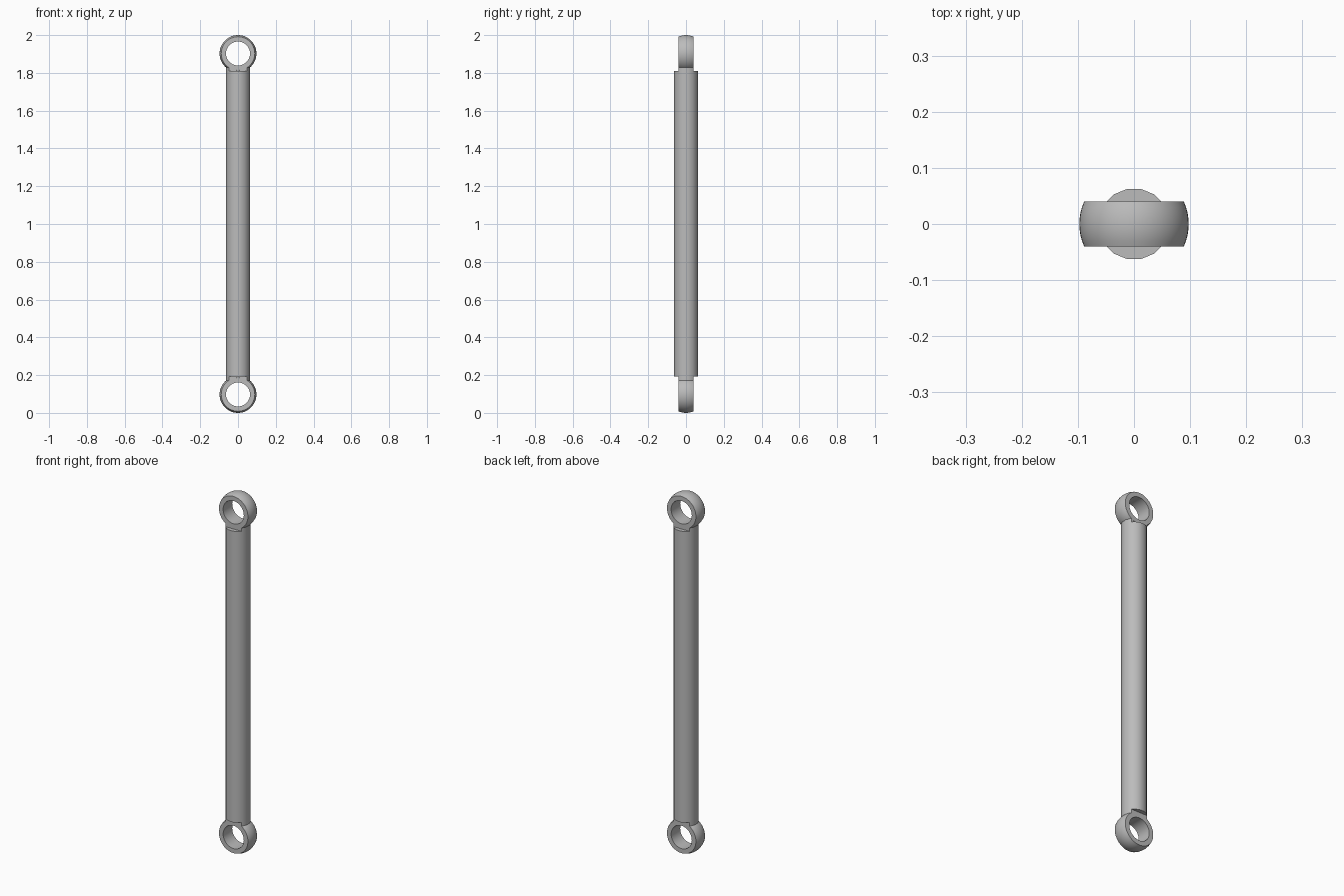
import bpy, bmesh, math
from mathutils import Matrix, Vector

cube = bpy.data.objects.get("Cube")
if cube:
    bpy.data.objects.remove(cube, do_unlink=True)

RING_R, BORE_R, HALF_W = 0.0975, 0.0635, 0.04
SHAFT_R = 0.0625 / math.cos(math.pi / 16)
CENTRES = {"lower": RING_R, "upper": 2 - RING_R}

steel = bpy.data.materials.new("grey_steel")
steel.use_nodes = True
grey = (0.5, 0.5, 0.5, 1)
steel.diffuse_color = grey
steel.node_tree.nodes["Principled BSDF"].inputs["Base Color"].default_value = grey


def finish(bm, name):
    bmesh.ops.recalc_face_normals(bm, faces=bm.faces)
    mesh = bpy.data.meshes.new(name)
    bm.to_mesh(mesh)
    bm.free()
    mesh.materials.append(steel)
    obj = bpy.data.objects.new(name, mesh)
    bpy.context.collection.objects.link(obj)
    bpy.ops.object.select_all(action="DESELECT")
    obj.select_set(True)
    bpy.context.view_layer.objects.active = obj
    bpy.ops.object.shade_smooth_by_angle(angle=math.radians(30))


def rod(z0, z1):
    """Sixteen-sided upright rod with flats facing the axes."""
    bm = bmesh.new()
    place = Matrix.Translation((0, 0, (z0 + z1) / 2)) @ Matrix.Rotation(math.pi / 16, 4, "Z")
    bmesh.ops.create_cone(bm, cap_ends=True, segments=16, radius1=SHAFT_R,
                          radius2=SHAFT_R, depth=z1 - z0, matrix=place)
    return bm


def eye_ring(name, z):
    """Ball-sided ring around the y axis with a straight bore."""
    bm = bmesh.new()
    ys = [HALF_W * i / 4 for i in range(-4, 5)]
    profile = [(math.sqrt(RING_R ** 2 - y * y), y) for y in ys]
    profile += [(BORE_R, HALF_W), (BORE_R, -HALF_W)]
    verts = [bm.verts.new((x, y, z)) for x, y in profile]
    edges = [bm.edges.new((v, verts[i - 1])) for i, v in enumerate(verts)]
    bmesh.ops.spin(bm, geom=verts + edges, cent=(0, 0, z), axis=(0, 1, 0),
                   angle=2 * math.pi, steps=48, use_merge=True)
    bmesh.ops.remove_doubles(bm, verts=bm.verts, dist=1e-5)
    finish(bm, name)


def neck(name, z0, z1):
    """Rod end milled flat at front and back."""
    bm = rod(z0, z1)
    for side in (-1, 1):
        cut = bmesh.ops.bisect_plane(
            bm, geom=bm.verts[:] + bm.edges[:] + bm.faces[:],
            plane_co=Vector((0, side * (HALF_W - 0.0002), 0)),
            plane_no=Vector((0, side, 0)), clear_outer=True)
        rim = [e for e in cut["geom_cut"] if isinstance(e, bmesh.types.BMEdge)]
        bmesh.ops.edgeloop_fill(bm, edges=rim)
    finish(bm, name)


# Main shaft
finish(rod(0.192, 1.81), "shaft")

# Eyes and the milled necks joining them to the shaft
for end, z in CENTRES.items():
    eye_ring(end + "_eye", z)
neck("lower_neck", 0.17, 0.21)
neck("upper_neck", 1.79, 1.83)
